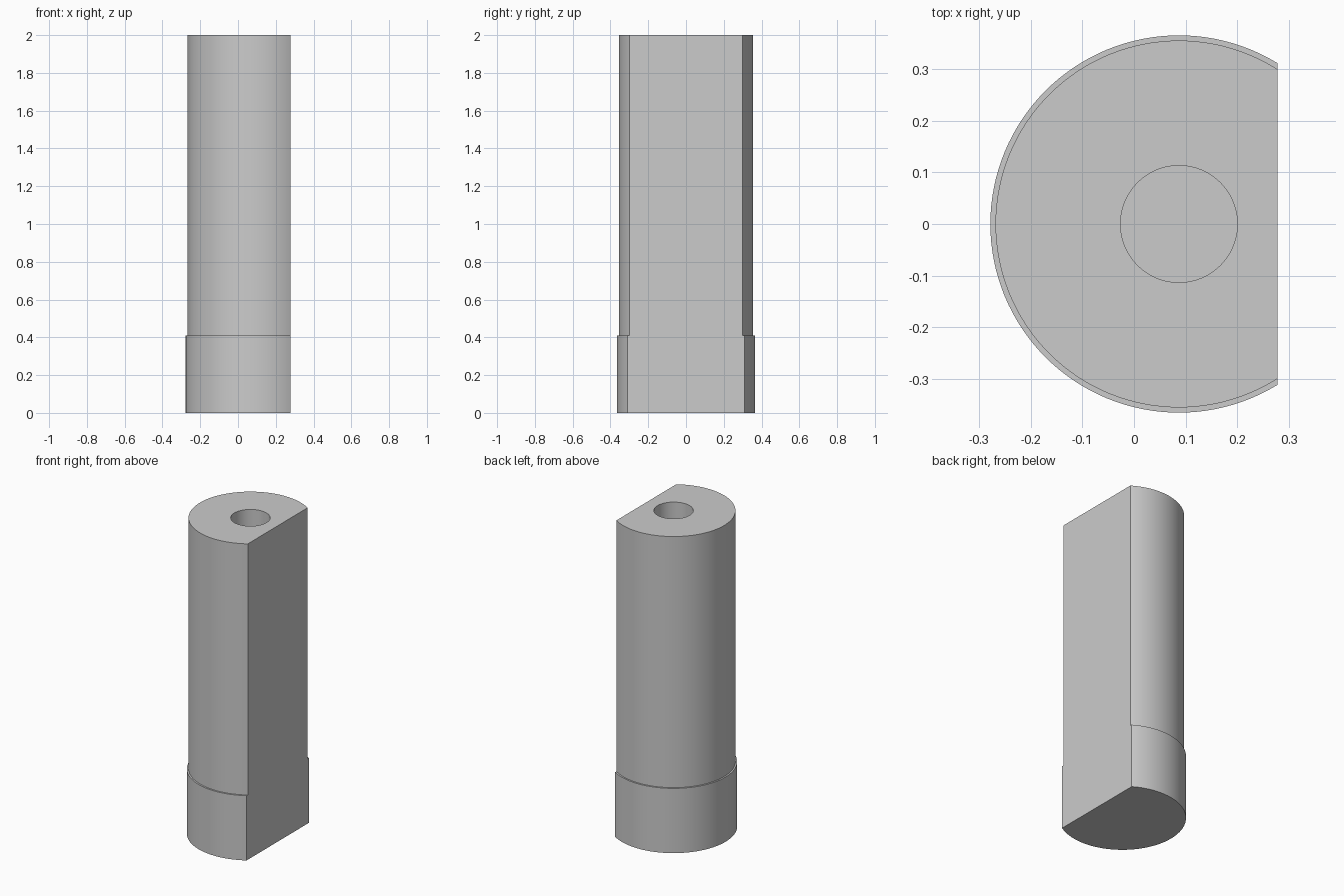
import bpy, bmesh, math
from mathutils import Vector

cube = bpy.data.objects.get("Cube")
if cube:
    bpy.data.objects.remove(cube, do_unlink=True)

AXIS_X = 0.087      # centre line of the round parts
FLAT_X = 0.278      # position of the flat side
BASE_R, SHAFT_R, HOLE_R = 0.365, 0.355, 0.113
STEP_Z, TOP_Z, HOLE_Z = 0.41, 2.0, 1.2

grey = bpy.data.materials.new("plain grey")
grey.use_nodes = True
colour = (0.6, 0.6, 0.6, 1)
grey.diffuse_color = colour
grey.node_tree.nodes["Principled BSDF"].inputs["Base Color"].default_value = colour

# Half section: base, step, shaft, rim and blind hole
section = [(0, 0), (BASE_R, 0), (BASE_R, STEP_Z), (SHAFT_R, STEP_Z),
           (SHAFT_R, TOP_Z), (HOLE_R, TOP_Z), (HOLE_R, HOLE_Z), (0, HOLE_Z)]
bm = bmesh.new()
points = [bm.verts.new((AXIS_X - r, 0, z)) for r, z in section]
edges = [bm.edges.new(pair) for pair in zip(points, points[1:])]
bmesh.ops.spin(bm, geom=points + edges, cent=(AXIS_X, 0, 0), axis=(0, 0, 1),
               angle=math.tau, steps=128)
bmesh.ops.remove_doubles(bm, verts=bm.verts, dist=0.0001)

# Slice off one side and close it with a flat face
cut = bmesh.ops.bisect_plane(bm, geom=bm.verts[:] + bm.edges[:] + bm.faces[:],
                             plane_co=Vector((FLAT_X, 0, 0)),
                             plane_no=Vector((1, 0, 0)), clear_outer=True)
rim = [e for e in bm.edges if e.is_boundary]
bmesh.ops.edgeloop_fill(bm, edges=rim)
bmesh.ops.recalc_face_normals(bm, faces=bm.faces)

mesh = bpy.data.meshes.new("stepped_post")
bm.to_mesh(mesh)
bm.free()
mesh.materials.append(grey)
post = bpy.data.objects.new("stepped_post", mesh)
bpy.context.collection.objects.link(post)

# Smooth round walls, sharp rims
bpy.ops.object.select_all(action='DESELECT')
post.select_set(True)
bpy.context.view_layer.objects.active = post
bpy.ops.object.shade_smooth_by_angle(angle=math.radians(30))
